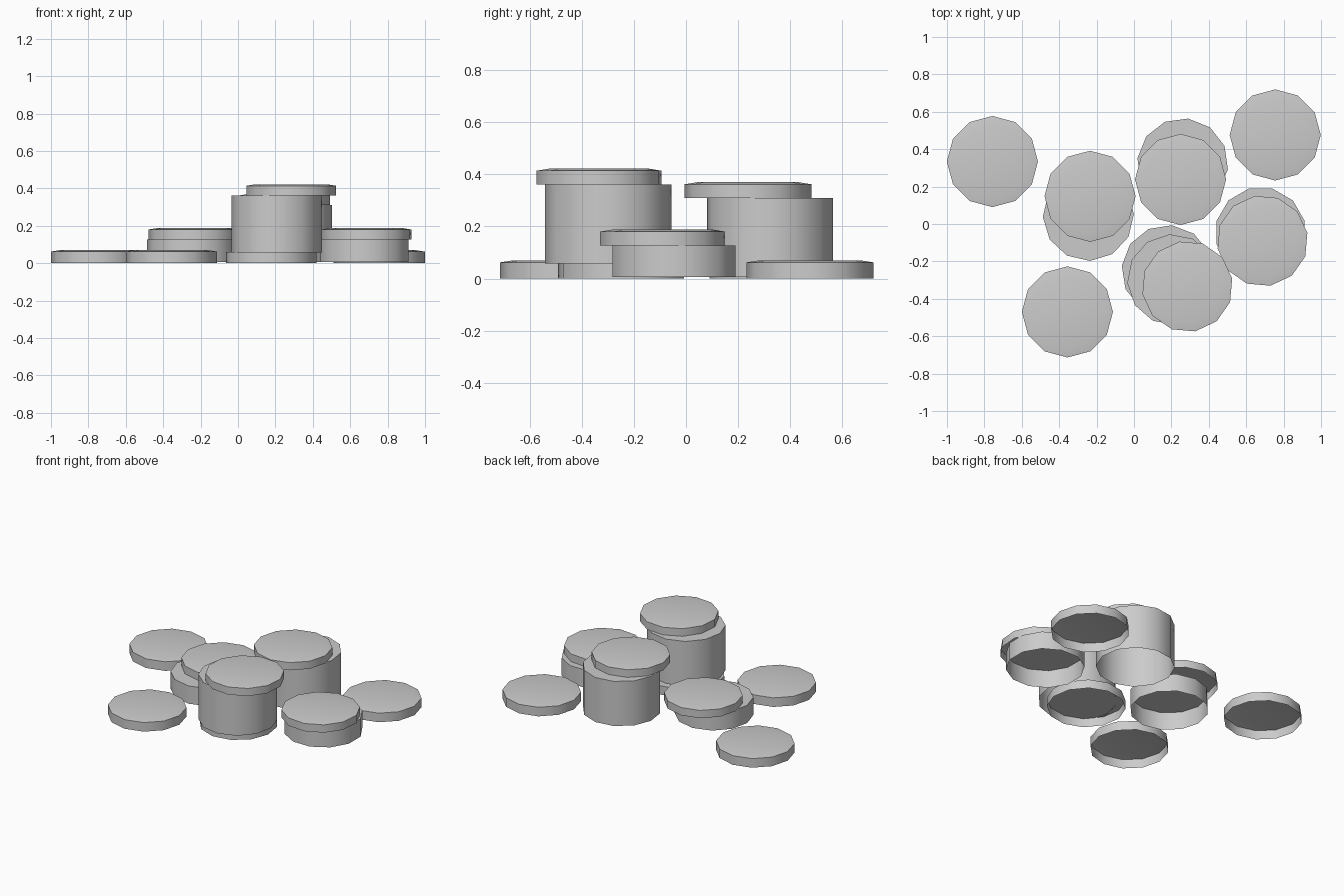
import bpy, bmesh
from math import sin, cos, radians, pi

if "Cube" in bpy.data.objects:
    bpy.data.objects.remove(bpy.data.objects["Cube"])

R = 0.2435   # coin radius
SIDES = 12


def disc(name, x, y, z0, z1, rot=0, dome=0.008):
    """Open-bottomed twelve-sided coin shell with a slightly raised top."""
    bm = bmesh.new()
    profile = [(R, z0), (R, z1 - dome)]
    if dome:
        profile.append((R * 0.8, z1))
    rings = []
    for r, z in profile:
        rings.append([bm.verts.new((r * cos(2 * pi * i / SIDES + radians(rot)),
                                    r * sin(2 * pi * i / SIDES + radians(rot)),
                                    z - z0)) for i in range(SIDES)])
    for low, high in zip(rings, rings[1:]):
        for i in range(SIDES):
            j = (i + 1) % SIDES
            bm.faces.new((low[i], low[j], high[j], high[i]))
    bm.faces.new(rings[-1])
    mesh = bpy.data.meshes.new(name)
    bm.to_mesh(mesh)
    bm.free()
    obj = bpy.data.objects.new(name, mesh)
    obj.location = (x, y, z0)
    bpy.context.collection.objects.link(obj)
    bpy.context.view_layer.objects.active = obj
    obj.select_set(True)
    bpy.ops.object.shade_smooth_by_angle(angle=radians(40))
    obj.select_set(False)
    return obj


# Single coins lying on the ground
for i, (x, y) in enumerate([(-0.757, 0.334), (-0.356, -0.47), (0.755, 0.476)]):
    disc(f"loose_coin_{i + 1}", x, y, 0, 0.07)

# Short left stack
disc("left_stack_body", -0.244, 0.046, 0.006, 0.127, 2, 0)
disc("left_stack_top_coin", -0.235, 0.148, 0.127, 0.188)

# Short right stack
disc("right_stack_body", 0.677, -0.046, 0.006, 0.127, 15, 0)
disc("right_stack_top_coin", 0.687, -0.09, 0.127, 0.188, 10)

# Tall back stack
disc("back_stack_body", 0.26, 0.322, 0.006, 0.31, -7, 0)
disc("back_stack_top_coin", 0.249, 0.238, 0.31, 0.37)

# Tall front stack
disc("front_stack_bottom_coin", 0.177, -0.249, 0, 0.06, -6, 0)
disc("front_stack_body", 0.207, -0.298, 0.057, 0.362, 4, 0)
disc("front_stack_top_coin", 0.285, -0.334, 0.362, 0.422, 10)
